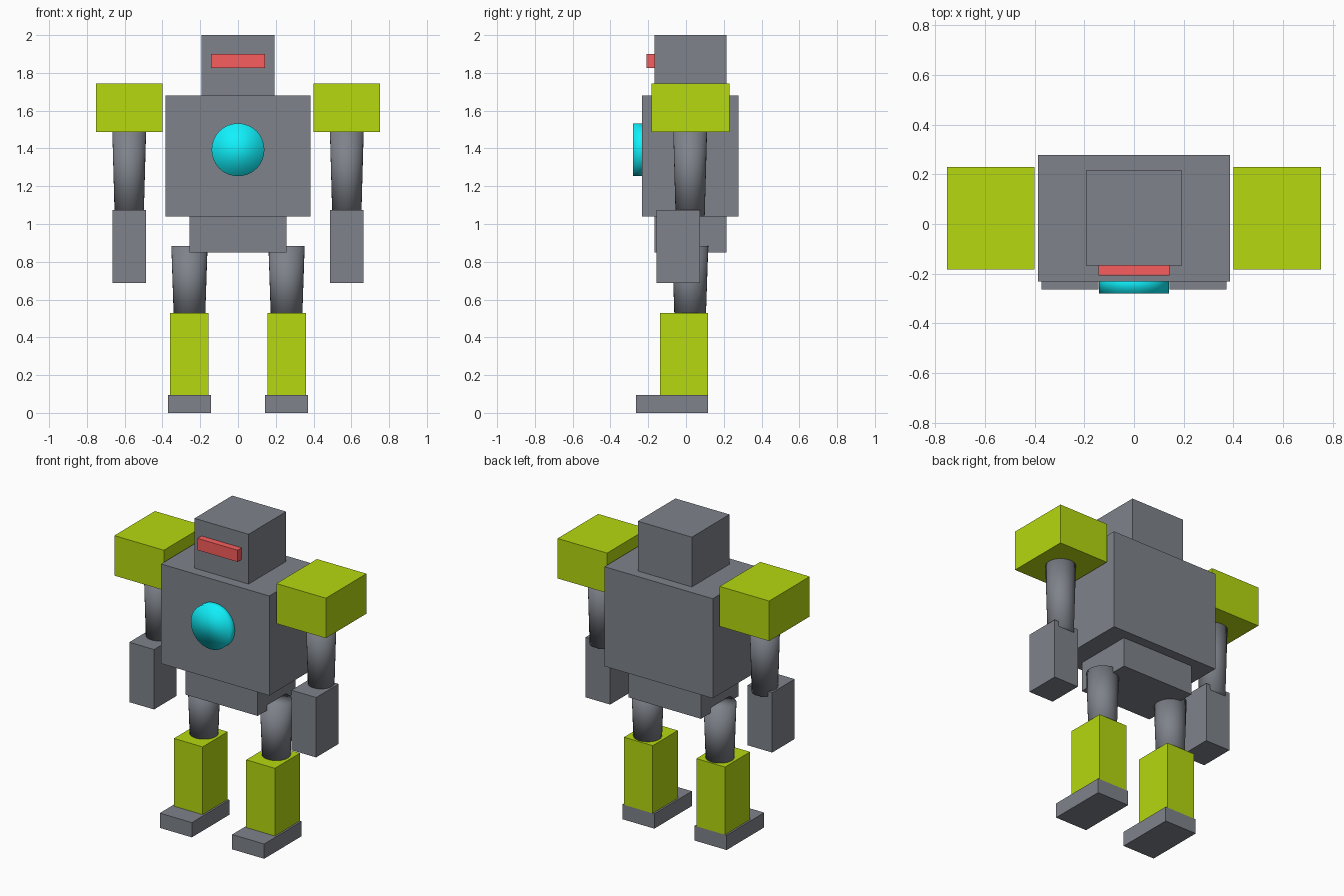
import bpy
import bmesh
from math import pi
from mathutils import Matrix, Vector

if "Cube" in bpy.data.objects:
    bpy.data.objects.remove(bpy.data.objects["Cube"])


def material(name, rgb):
    mat = bpy.data.materials.new(name)
    mat.diffuse_color = (*rgb, 1)
    mat.use_nodes = True
    mat.node_tree.nodes["Principled BSDF"].inputs["Base Color"].default_value = mat.diffuse_color
    return mat


GREY = material("slate", (0.21, 0.225, 0.255))
LIME = material("lime", (0.46, 0.69, 0.005))
CYAN = material("cyan", (0.005, 0.88, 0.97))
RED = material("red", (0.94, 0.11, 0.11))


def finish(name, bm, mat, smooth=False):
    for f in bm.faces:
        f.smooth = smooth
    mesh = bpy.data.meshes.new(name)
    bm.to_mesh(mesh)
    bm.free()
    obj = bpy.data.objects.new(name, mesh)
    bpy.context.collection.objects.link(obj)
    mesh.materials.append(mat)
    return obj


def box(name, x, y, z, mat=GREY):
    """Box from (min, max) ranges along each axis."""
    lo, hi = Vector((x[0], y[0], z[0])), Vector((x[1], y[1], z[1]))
    bm = bmesh.new()
    bmesh.ops.create_cube(bm, size=1, matrix=Matrix.Translation((lo + hi) / 2)
                          @ Matrix.Diagonal((*(hi - lo), 1)))
    return finish(name, bm, mat)


def cone(name, centre, r_bottom, r_top, depth, mat=GREY, rot=0):
    """Round part, smooth all over; rot turns it about x."""
    bm = bmesh.new()
    bmesh.ops.create_cone(bm, cap_ends=True, segments=32, radius1=r_bottom,
                          radius2=r_top, depth=depth,
                          matrix=Matrix.Translation(centre) @ Matrix.Rotation(rot, 4, 'X'))
    return finish(name, bm, mat, smooth=True)


# Head, visor and body
box("head", (-0.192, 0.192), (-0.167, 0.215), (1.68, 2.0))
box("visor", (-0.143, 0.143), (-0.208, -0.15), (1.825, 1.9), RED)
box("torso", (-0.385, 0.385), (-0.232, 0.278), (1.04, 1.68))
box("pelvis", (-0.257, 0.257), (-0.167, 0.215), (0.85, 1.04))

# Round chest light
cone("chest_light", (0, -0.24, 1.393), 0.14, 0.14, 0.08, CYAN, rot=pi / 2)

# Arms and legs on both sides
for side, s in (("left", 1), ("right", -1)):
    def span(centre, half):
        return (s * centre - half, s * centre + half)

    box(f"{side}_shoulder", span(0.576, 0.176), (-0.182, 0.23), (1.488, 1.745), LIME)
    cone(f"{side}_upper_arm", (s * 0.576, 0.022, 1.275), 0.077, 0.09, 0.47)
    box(f"{side}_forearm", span(0.576, 0.088), (-0.155, 0.073), (0.688, 1.073))
    cone(f"{side}_thigh", (s * 0.257, 0.022, 0.692), 0.083, 0.096, 0.385)
    box(f"{side}_shin", span(0.257, 0.102), (-0.138, 0.117), (0.095, 0.53), LIME)
    box(f"{side}_foot", span(0.257, 0.114), (-0.264, 0.117), (0, 0.095))
